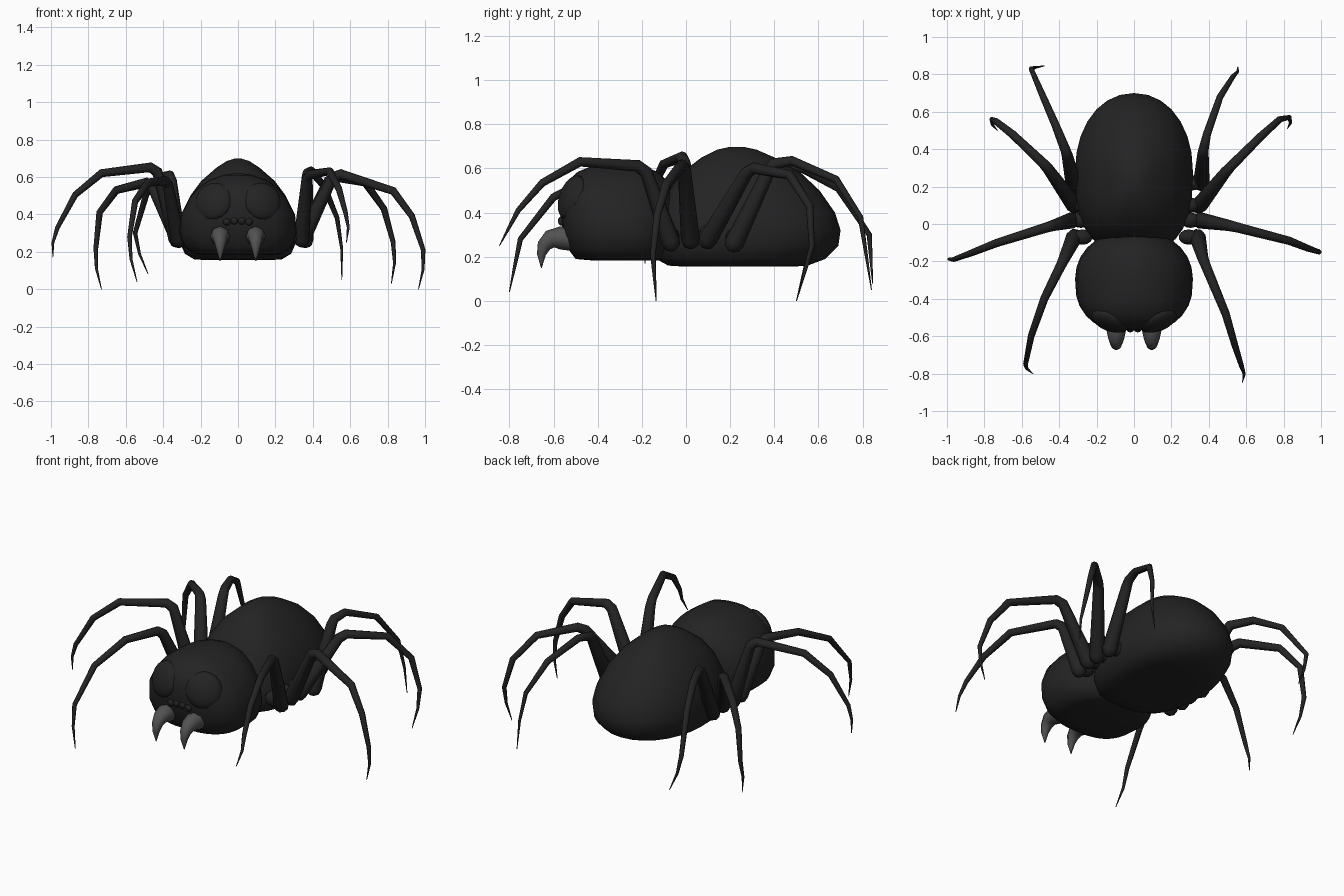
import bpy, bmesh
from math import sin, cos, pi, radians
from mathutils import Vector

cube = bpy.data.objects.get("Cube")
if cube:
    bpy.data.objects.remove(cube, do_unlink=True)


def material(name, value):
    m = bpy.data.materials.new(name)
    m.use_nodes = True
    color = (value, value, value, 1)
    m.diffuse_color = color
    m.node_tree.nodes["Principled BSDF"].inputs["Base Color"].default_value = color
    return m


black = material("charcoal black", 0.017)
grey = material("fang grey", 0.085)


def smooth(obj, angle=60):
    bpy.ops.object.select_all(action='DESELECT')
    obj.select_set(True)
    bpy.context.view_layer.objects.active = obj
    bpy.ops.object.shade_smooth_by_angle(angle=radians(angle))


def loft(name, rings, sides=28):
    """Stack of horizontal rings (z, front y, back y, half width), blunt in front."""
    bm = bmesh.new()
    loops = []
    for z, front, back, half in rings:
        mid, reach = (front + back) / 2, (back - front) / 2
        loop = []
        for i in range(sides):
            c, s = cos(2 * pi * i / sides), sin(2 * pi * i / sides)
            power = 0.72 if s < 0 else 0.95
            x = half * abs(c) ** power * (1 if c > 0 else -1)
            y = reach * abs(s) ** power * (1 if s > 0 else -1)
            loop.append(bm.verts.new((x, mid + y, z)))
        loops.append(loop)
    for a, b in zip(loops, loops[1:]):
        for i in range(sides):
            j = (i + 1) % sides
            bm.faces.new((a[i], a[j], b[j], b[i]))
    bm.faces.new(loops[0][::-1])
    bm.faces.new(loops[-1])
    mesh = bpy.data.meshes.new(name)
    bm.to_mesh(mesh)
    bm.free()
    obj = bpy.data.objects.new(name, mesh)
    bpy.context.collection.objects.link(obj)
    mesh.materials.append(black)
    smooth(obj)


def tube(name, points, radii, mat):
    """Tapered round tube through the points."""
    curve = bpy.data.curves.new(name, 'CURVE')
    curve.dimensions = '3D'
    curve.bevel_depth = 1
    curve.bevel_resolution = 2
    curve.use_fill_caps = True
    spline = curve.splines.new('POLY')
    spline.points.add(len(points) - 1)
    for p, co, r in zip(spline.points, points, radii):
        p.co = (*co, 1)
        p.radius = r
    curve.materials.append(mat)
    obj = bpy.data.objects.new(name, curve)
    bpy.context.collection.objects.link(obj)
    bpy.ops.object.select_all(action='DESELECT')
    obj.select_set(True)
    bpy.context.view_layer.objects.active = obj
    bpy.ops.object.convert(target='MESH')
    smooth(bpy.context.object)


def ball(name, loc, scale, facing=None, segments=20):
    bpy.ops.mesh.primitive_uv_sphere_add(segments=segments, ring_count=segments // 2, location=loc)
    obj = bpy.context.object
    obj.name = name
    obj.scale = scale
    if facing:
        obj.rotation_euler = Vector(facing).to_track_quat('Z', 'Y').to_euler()
    obj.data.materials.append(black)
    smooth(obj)


# Abdomen and head
loft("abdomen", [
    (0.155, 0.0, 0.48, 0.17), (0.16, -0.08, 0.55, 0.235), (0.19, -0.135, 0.63, 0.285),
    (0.25, -0.15, 0.69, 0.31), (0.32, -0.14, 0.70, 0.315), (0.40, -0.12, 0.675, 0.30),
    (0.50, -0.08, 0.605, 0.255), (0.58, -0.02, 0.52, 0.195), (0.65, 0.07, 0.40, 0.115),
    (0.685, 0.14, 0.32, 0.06), (0.698, 0.2, 0.26, 0.02)])
loft("head", [
    (0.183, -0.42, -0.1, 0.18), (0.19, -0.50, -0.07, 0.24), (0.23, -0.53, -0.05, 0.29),
    (0.30, -0.555, -0.03, 0.315), (0.40, -0.57, -0.03, 0.305), (0.48, -0.565, -0.05, 0.265),
    (0.54, -0.54, -0.08, 0.215), (0.585, -0.49, -0.13, 0.15), (0.61, -0.43, -0.19, 0.08),
    (0.618, -0.35, -0.25, 0.03)])

# Eyes and fangs
for side, x in (("left", 1), ("right", -1)):
    ball(f"{side}_large_eye", (x * 0.13, -0.515, 0.468), (0.105, 0.105, 0.05), (x * 0.4, -1, 0.35))
    ball(f"{side}_inner_small_eye", (x * 0.02, -0.56, 0.365), (0.02,) * 3, segments=12)
    ball(f"{side}_outer_small_eye", (x * 0.06, -0.56, 0.36), (0.02,) * 3, segments=12)
    tube(f"{side}_fang",
         [(x * 0.095, y, z) for y, z in ((-0.5, 0.28), (-0.57, 0.285), (-0.615, 0.28),
                                         (-0.643, 0.25), (-0.655, 0.21), (-0.655, 0.15))],
         (0.055, 0.052, 0.042, 0.032, 0.02, 0.002), grey)

# Legs: hip, knee, then three bends down to the tip
legs = {
    "left_front_leg": [(0.34, -0.07, 0.27), (0.37, -0.19, 0.61), (0.49, -0.48, 0.63),
                       (0.54, -0.65, 0.535), (0.575, -0.76, 0.41), (0.58, -0.845, 0.25)],
    "left_second_leg": [(0.35, 0.02, 0.28), (0.52, -0.01, 0.625), (0.83, -0.09, 0.525),
                        (0.93, -0.13, 0.39), (0.99, -0.15, 0.21), (0.965, -0.135, 0.0)],
    "left_third_leg": [(0.35, 0.1, 0.28), (0.5, 0.29, 0.605), (0.68, 0.47, 0.57),
                       (0.78, 0.56, 0.43), (0.83, 0.57, 0.25), (0.82, 0.51, 0.03)],
    "left_back_leg": [(0.36, 0.22, 0.265), (0.37, 0.39, 0.62), (0.39, 0.48, 0.635),
                      (0.46, 0.68, 0.55), (0.53, 0.79, 0.38), (0.555, 0.84, 0.05)],
    "right_front_leg": [(-0.32, -0.07, 0.27), (-0.38, -0.2, 0.58), (-0.48, -0.4, 0.57),
                        (-0.55, -0.6, 0.47), (-0.58, -0.75, 0.28), (-0.54, -0.8, 0.04)],
    "right_second_leg": [(-0.33, 0.02, 0.27), (-0.44, -0.01, 0.655), (-0.73, -0.1, 0.62),
                         (-0.87, -0.155, 0.505), (-0.965, -0.19, 0.33), (-0.99, -0.185, 0.17)],
    "right_third_leg": [(-0.32, 0.1, 0.27), (-0.47, 0.31, 0.575), (-0.65, 0.48, 0.53),
                        (-0.74, 0.55, 0.41), (-0.76, 0.56, 0.22), (-0.73, 0.5, 0.0)],
    "right_back_leg": [(-0.32, 0.2, 0.265), (-0.36, 0.38, 0.61), (-0.42, 0.53, 0.6),
                       (-0.49, 0.69, 0.51), (-0.55, 0.83, 0.3), (-0.48, 0.845, 0.08)],
}
for name, path in legs.items():
    hip, knee, *rest = [Vector(p) for p in path]
    up = (knee - hip).normalized()
    # Rounded start at the hip and a softened tip
    points = [hip - up * 0.045, hip - up * 0.03, hip, knee - up * 0.03,
              knee + (rest[0] - knee) * 0.1, *rest[:-1], rest[-2].lerp(rest[-1], 0.5), rest[-1]]
    points[-2].x += 0.012 * (1 if hip.x > 0 else -1)
    tube(name, points, (0.012, 0.036, 0.044, 0.03, 0.027, 0.022, 0.018, 0.013, 0.008, 0.002), black)
    ball(name + "_hip", (hip.x * 0.86, hip.y, hip.z + 0.02), (0.055, 0.042, 0.045), segments=14)
